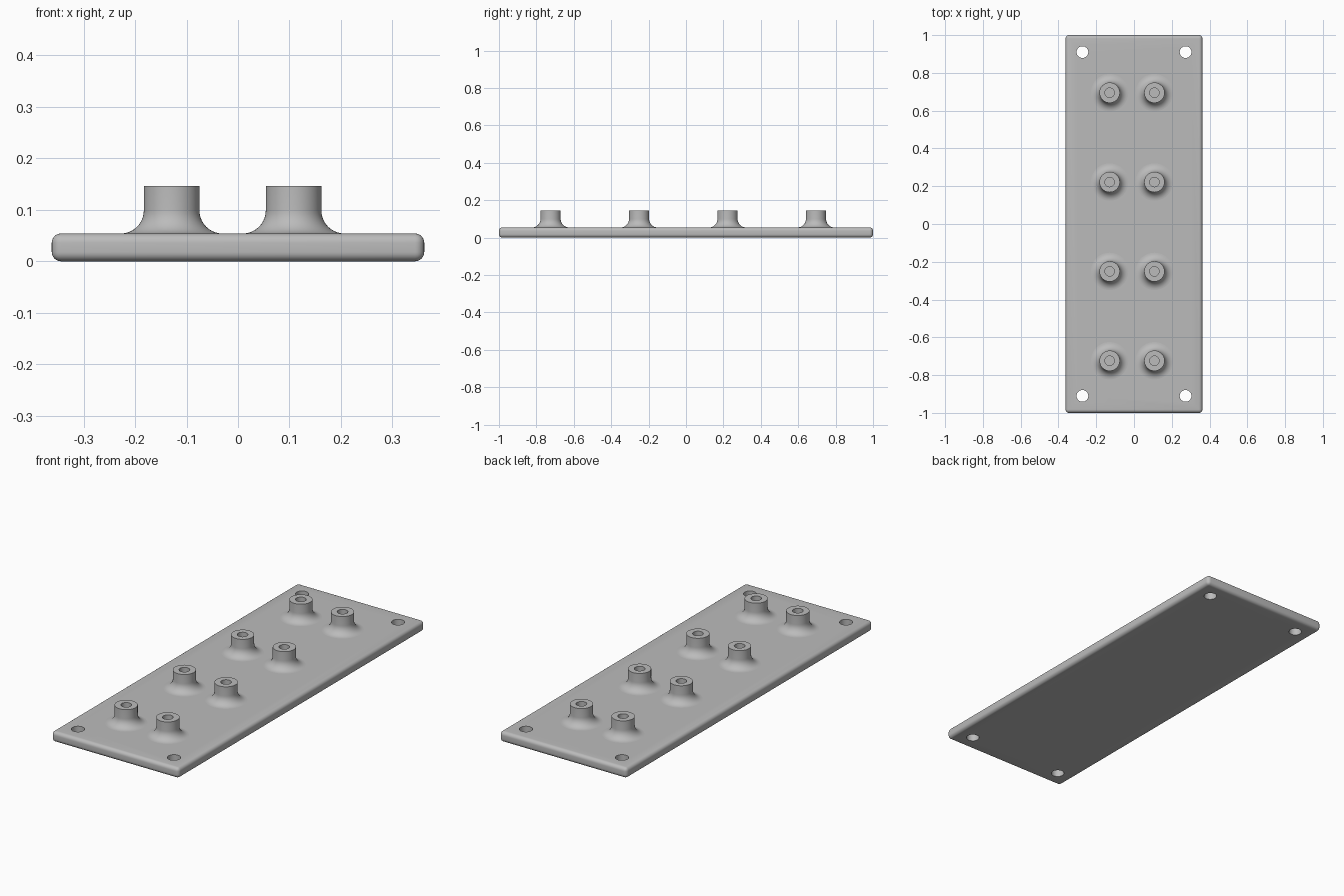
import bpy, bmesh
from math import pi, sin, cos

cube = bpy.data.objects.get("Cube")
if cube:
    bpy.data.objects.remove(cube, do_unlink=True)

PLATE_TOP = 0.054
POST_R, POST_TOP, BORE_R, FILLET = 0.054, 0.146, 0.025, 0.045

grey = bpy.data.materials.new("plain grey")
grey.use_nodes = True
colour = (0.5, 0.5, 0.5, 1)
grey.diffuse_color = colour
grey.node_tree.nodes["Principled BSDF"].inputs["Base Color"].default_value = colour


def activate(obj):
    bpy.ops.object.select_all(action='DESELECT')
    obj.select_set(True)
    bpy.context.view_layer.objects.active = obj


def apply_modifier(obj, mod):
    activate(obj)
    bpy.ops.object.modifier_apply(modifier=mod.name)


# Base plate with rounded edges
bpy.ops.mesh.primitive_cube_add(size=1, location=(0, 0, PLATE_TOP / 2))
plate = bpy.context.object
plate.name = "base_plate"
plate.scale = (0.724, 2, PLATE_TOP)
bpy.ops.object.transform_apply(location=False, rotation=False, scale=True)
plate.data.materials.append(grey)
bevel = plate.modifiers.new("rounded edges", 'BEVEL')
bevel.width, bevel.segments = 0.018, 6
apply_modifier(plate, bevel)

# Screw holes through the four corners
for sx in (-1, 1):
    for sy in (-1, 1):
        bpy.ops.mesh.primitive_cylinder_add(
            vertices=48, radius=0.031, depth=0.3, location=(0.273 * sx, 0.91 * sy, 0))
        cutter = bpy.context.object
        cutter.hide_render = True
        cut = plate.modifiers.new("screw hole", 'BOOLEAN')
        cut.operation, cut.solver, cut.object = 'DIFFERENCE', 'EXACT', cutter
        apply_modifier(plate, cut)
        bpy.data.objects.remove(cutter, do_unlink=True)
activate(plate)
bpy.ops.object.shade_smooth_by_angle(angle=pi / 6)


# Hollow post with a flared foot, turned from a profile
def post_mesh():
    floor = PLATE_TOP + 0.01
    profile = [(0, floor), (BORE_R, floor), (BORE_R, POST_TOP),
               (POST_R, POST_TOP)]
    for i in range(11):
        a = i / 10 * pi / 2
        profile.append((POST_R + FILLET * (1 - cos(a)),
                        PLATE_TOP + FILLET * (1 - sin(a))))
    bm = bmesh.new()
    verts = [bm.verts.new((r, 0, z)) for r, z in profile]
    edges = [bm.edges.new(pair) for pair in zip(verts, verts[1:])]
    bmesh.ops.spin(bm, geom=verts + edges, cent=(0, 0, 0), axis=(0, 0, 1),
                   angle=2 * pi, steps=48)
    bmesh.ops.remove_doubles(bm, verts=bm.verts, dist=0.00005)
    bmesh.ops.recalc_face_normals(bm, faces=bm.faces)
    # The bore floor faces up on a correctly oriented post
    if min(bm.faces, key=lambda f: f.calc_center_median().xy.length).normal.z < 0:
        bmesh.ops.reverse_faces(bm, faces=bm.faces)
    mesh = bpy.data.meshes.new("post")
    bm.to_mesh(mesh)
    bm.free()
    mesh.materials.append(grey)
    return mesh


# Two columns of four posts
mesh = post_mesh()
for side, x in (("right", -0.129), ("left", 0.108)):
    for row in range(4):
        post = bpy.data.objects.new(f"{side}_post_{row + 1}", mesh)
        post.location = (x, -0.724 + 0.473 * row, 0)
        bpy.context.collection.objects.link(post)
activate(post)
bpy.ops.object.shade_smooth_by_angle(angle=pi / 6)
